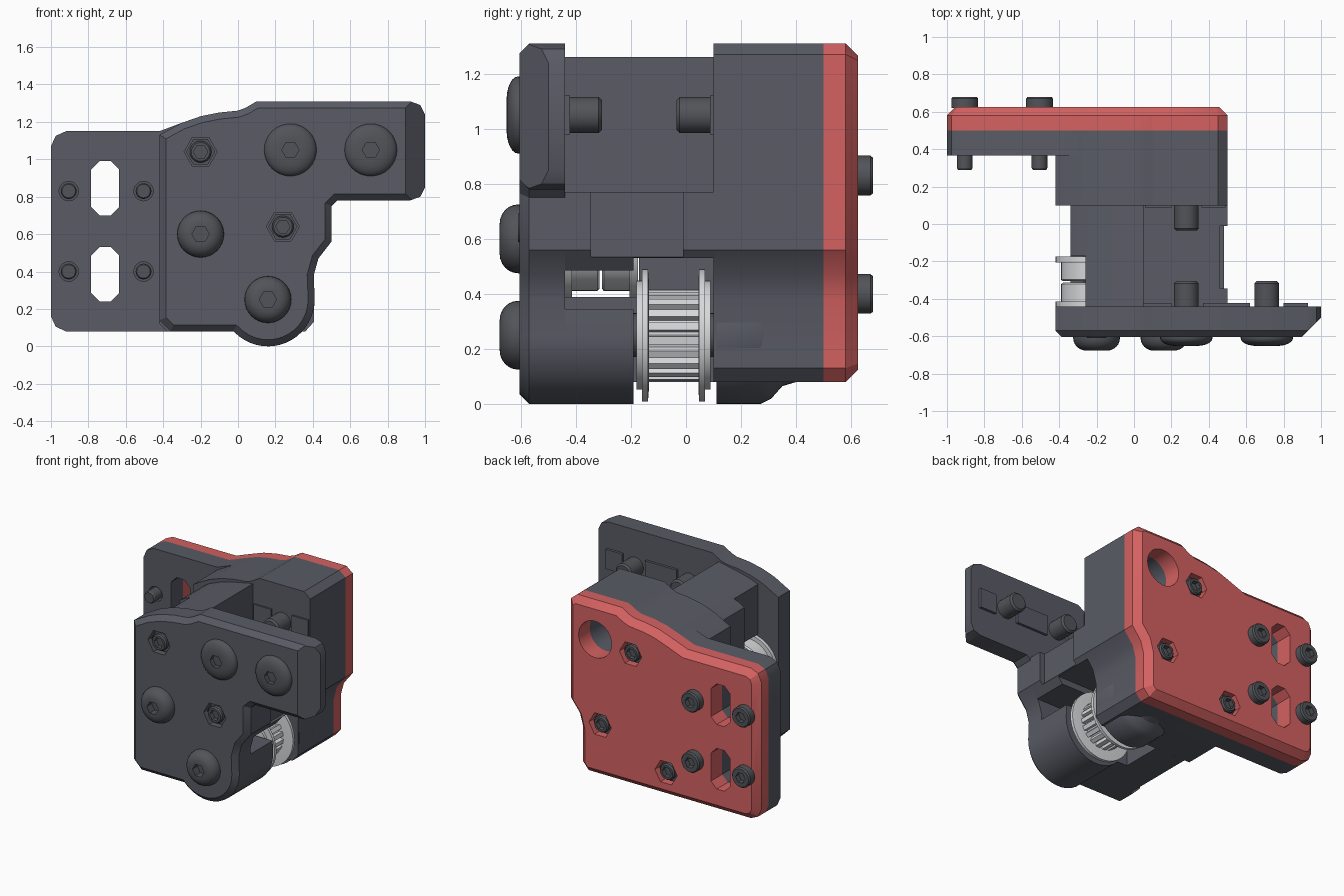
import bpy, bmesh
from math import sin, cos, pi, radians

if "Cube" in bpy.data.objects:
    bpy.data.objects.remove(bpy.data.objects["Cube"])


def material(name, rgb):
    m = bpy.data.materials.new(name)
    m.use_nodes = True
    m.diffuse_color = (*rgb, 1)
    m.node_tree.nodes["Principled BSDF"].inputs["Base Color"].default_value = (*rgb, 1)
    return m


GREY = material("slate grey plastic", (0.10, 0.105, 0.13))
RED = material("coral red plastic", (0.66, 0.12, 0.12))
STEEL = material("dark steel", (0.085, 0.088, 0.10))
SILVER = material("pale aluminium", (0.68, 0.69, 0.71))


def finish(name, bm, mat):
    bmesh.ops.recalc_face_normals(bm, faces=bm.faces[:])
    me = bpy.data.meshes.new(name)
    bm.to_mesh(me)
    bm.free()
    ob = bpy.data.objects.new(name, me)
    bpy.context.collection.objects.link(ob)
    if mat:
        me.materials.append(mat)
    return ob


def prism(name, outline, y0, y1, mat=None, chamfer=0):
    """Extrude an (x, z) outline from y0 to y1; the y1 end may be chamfered."""
    bm = bmesh.new()
    step = chamfer if y1 > y0 else -chamfer
    rings = [[bm.verts.new((x, y, z)) for x, z in outline] for y in (y0, y1 - step)]
    bm.faces.new(rings[0])
    cap = bm.faces.new(rings[1])
    n = len(outline)
    for i in range(n):
        j = (i + 1) % n
        bm.faces.new((rings[0][i], rings[0][j], rings[1][j], rings[1][i]))
    bmesh.ops.recalc_face_normals(bm, faces=bm.faces[:])
    if chamfer:
        bmesh.ops.inset_individual(bm, faces=[cap], thickness=chamfer, use_even_offset=True)
        for v in cap.verts:
            v.co.y = y1
    return finish(name, bm, mat)


def lathe(name, x, z, profile, mat=None, n=32):
    """Turn a (y, radius) profile about an axis along y."""
    bm = bmesh.new()
    rings = [[bm.verts.new((x + r * cos(2 * pi * i / n), y, z + r * sin(2 * pi * i / n)))
              for i in range(n)] for y, r in profile]
    for a, b in zip(rings, rings[1:]):
        for i in range(n):
            j = (i + 1) % n
            bm.faces.new((a[i], a[j], b[j], b[i]))
    bm.faces.new(rings[0])
    bm.faces.new(rings[-1])
    return finish(name, bm, mat)


def rect(x0, x1, z0, z1, c=0):
    if not c:
        return [(x0, z0), (x1, z0), (x1, z1), (x0, z1)]
    return [(x0 + c, z0), (x1 - c, z0), (x1, z0 + c), (x1, z1 - c),
            (x1 - c, z1), (x0 + c, z1), (x0, z1 - c), (x0, z0 + c)]


def cut(ob, *cutters):
    bpy.context.view_layer.objects.active = ob
    for c in cutters:
        c.hide_render = True
        mod = ob.modifiers.new("cut", "BOOLEAN")
        mod.operation, mod.solver, mod.object = "DIFFERENCE", "EXACT", c
        bpy.ops.object.modifier_apply(modifier=mod.name)
        bpy.data.objects.remove(c)
    return ob


# Shared outline pieces
AX, AZ, R = 0.16, 0.25, 0.25
lobe = [(AX + R * cos(a), AZ + R * sin(a)) for a in (radians(-137 * i / 14) for i in range(15))]
waist = [(0.5, 0.56), (0.43, 0.47), (0.405, 0.38)]
crown = [(-0.42, 1.13), (-0.3, 1.195), (-0.2, 1.23), (-0.1, 1.25), (0.0, 1.26), (0.04, 1.275), (0.1, 1.31)]
arm = [(0.92, 1.31), (0.975, 1.29), (1, 1.24), (1, 0.85), (0.975, 0.8), (0.92, 0.78), (0.53, 0.78), (0.5, 0.75)]
foot = [(0.405, 0.13), (0.36, 0.08)]

# Front plate with its arm
front_plate = prism("front_plate", crown + arm + waist + lobe + [(-0.36, 0.08), (-0.42, 0.14)],
                    -0.44, -0.605, GREY, 0.035)
wedge = bmesh.new()
wv = [[wedge.verts.new((x, y, z)) for x, y in ((1.02, -0.48), (0.88, -0.62), (1.02, -0.62))] for z in (0.7, 1.4)]
wedge.faces.new(wv[0])
wedge.faces.new(wv[1])
for i in range(3):
    wedge.faces.new((wv[0][i], wv[0][i - 1], wv[1][i - 1], wv[1][i]))
FRONT_NUTS = [(-0.2, 1.04), (0.24, 0.64)]
cut(front_plate, finish("arm_end_cutter", wedge, None),
    *[lathe("nut_pocket", x, z, [(-0.7, 0.088), (-0.56, 0.088)], n=6) for x, z in FRONT_NUTS])

# Central block, cut for the drive pulley, belt and idler
core = [(-0.34, 1.14), (-0.3, 1.165), (-0.2, 1.205), (-0.1, 1.23), (0.05, 1.26), (0.05, 0.77), (0.5, 0.77)]
middle_block = prism("middle_block", core + waist + lobe + [(-0.34, 0.08)], -0.445, 0.105, GREY)
cut(middle_block,
    prism("pulley_cutter", rect(-0.1, 0.7, -0.1, 0.53), -0.19, 0.11),
    prism("belt_cutter", rect(-0.1, 0.7, 0.345, 0.485), -0.44, -0.15),
    lathe("idler_cutter", -0.2, 0.6, [(-0.44, 0.235), (-0.17, 0.235)]),
    prism("side_cutter", rect(-0.6, -0.26, 0.38, 1.5), -0.441, -0.171),
    prism("notch_cutter", rect(0.46, 0.7, 0.535, 0.9), -0.345, -0.01))

# Rear body and rear flange
rear_outline = crown + [(0.45, 1.31), (0.5, 1.27)] + waist + foot + [(-0.38, 0.08), (-0.42, 0.12)]
plate_outline = ([(-1, 1.07), (-0.975, 1.125), (-0.92, 1.15), (-0.42, 1.15)] + crown[1:]
                 + [(0.45, 1.31), (0.5, 1.27)] + waist + foot
                 + [(-0.92, 0.08), (-0.975, 0.105), (-1, 0.16)])
rear_body = prism("rear_body", rear_outline, 0.5, 0.1, GREY)
rear_lobe = lathe("rear_lobe", AX, AZ, [(0.11, R), (0.27, R), (0.31, R - 0.02), (0.35, R - 0.065), (0.4, R - 0.08)], GREY, 48)
rear_flange = prism("rear_flange", plate_outline, 0.365, 0.5, GREY)
cover = prism("cover_plate", plate_outline, 0.5, 0.625, RED, 0.045)

SCREWS = [(x, z) for x in (-0.905, -0.505) for z in (0.4, 0.83)]
BACK_NUTS = [(0.0, 1.02), (0.24, 0.45), (-0.28, 0.25)]
for part in (rear_flange, cover):
    cut(part, *[prism("slot_cutter", rect(-0.785, -0.635, z - 0.145, z + 0.145, 0.045), 0.3, 0.7)
                for z in (0.385, 0.845)],
        *[lathe("screw_hole", x, z, [(0.3, 0.052), (0.7, 0.052)], n=20) for x, z in SCREWS])
for part in (rear_body, rear_flange, cover):
    cut(part, lathe("access_hole", 0.28, 1.05, [(0.25, 0.13), (0.7, 0.13)]))
cut(cover, *[lathe("nut_pocket", x, z, [(0.57, 0.088), (0.7, 0.088)], n=6) for x, z in BACK_NUTS])


def socket(x, z, y0, y1, r):
    return lathe("socket_cutter", x, z, [(y0, r), (y1, r)], n=6)


# Domed bolts on the front
for x, z, r, h in ((0.28, 1.05, 0.14, 0.05), (0.71, 1.05, 0.14, 0.05),
                   (-0.2, 0.6, 0.125, 0.075), (AX, AZ, 0.125, 0.075)):
    dome = [(-0.59, r), (-0.61, r)] + [(-0.61 - (h - 0.008) * sin(a), 0.055 + (r - 0.055) * cos(a))
                                       for a in (pi / 2 * i / 6 for i in range(1, 7))]
    cut(lathe("dome_bolt", x, z, dome, STEEL), socket(x, z, -0.8, -0.62, 0.046))

# Recessed nuts and bolt ends, front and back
for pts, y, d in ((FRONT_NUTS, -0.555, -1), (BACK_NUTS, 0.565, 1)):
    for x, z in pts:
        lathe("hex_nut", x, z, [(y, 0.078), (y + 0.022 * d, 0.078)], STEEL, 6)
        cut(lathe("bolt_end", x, z, [(y, 0.058), (y + 0.045 * d, 0.058), (y + 0.055 * d, 0.05)], STEEL, 20),
            socket(x, z, y + 0.015 * d, y + 0.2 * d, 0.038))

# Cap screws through the cover
for x, z in SCREWS:
    head = lathe("cap_screw", x, z, [(0.29, 0.036), (0.3, 0.042), (0.62, 0.042), (0.62, 0.072),
                                     (0.67, 0.072), (0.68, 0.064)], STEEL, 24)
    cut(head, socket(x, z, 0.645, 0.8, 0.038))

# Mounting screw ends and locating ribs inside the channel
for x, y0, y1 in ((0.28, -0.45, -0.305), (0.71, -0.45, -0.305), (0.28, 0.12, -0.035)):
    tip = 0.012 if y1 > y0 else -0.012
    lathe("mounting_screw_end", x, 1.05, [(y0, 0.066), (y1 - tip, 0.066), (y1, 0.054)], STEEL, 24)
lathe("mounting_screw_head", 0.28, 1.05, [(0.24, 0.11), (0.3, 0.11), (0.33, 0.06)], STEEL)
for x0, x1, y0, y1 in ((0.05, 0.2, -0.445, -0.422), (0.37, 0.62, -0.445, -0.422), (0.8, 0.93, -0.445, -0.422),
                       (0.06, 0.2, 0.088, 0.11), (0.36, 0.49, 0.088, 0.11)):
    prism("locating_rib", rect(x0, x1, 0.98, 1.12), y0, y1, GREY)

# Toothed drive pulley with flanges
teeth = []
for i in range(20):
    for f, r in ((0, 0.14), (0.25, 0.14), (0.35, 0.167), (0.9, 0.167)):
        a = 2 * pi * (i + f) / 20
        teeth.append((AX + r * cos(a), AZ + r * sin(a)))
prism("pulley_teeth", teeth, -0.14, 0.05, SILVER)
for y, d in ((-0.135, -1), (0.045, 1)):
    lathe("pulley_flange", AX, AZ, [(y, 0.2), (y + 0.003 * d, 0.24), (y + 0.024 * d, 0.24),
                                    (y + 0.024 * d, 0.198), (y + 0.044 * d, 0.198)], SILVER, 48)
lathe("pulley_shaft", AX, AZ, [(-0.25, 0.08), (0.15, 0.08)], STEEL)

# Idler made of two flanged bearings
for s in (-1, 1):
    lathe("idler_bearing", -0.2, 0.6, [(-0.31 + s * y, r) for y, r in
          ((0.004, 0.18), (0.012, 0.19), (0.105, 0.19), (0.105, 0.22), (0.135, 0.22))], SILVER, 40)
lathe("idler_axle", -0.2, 0.6, [(-0.5, 0.07), (-0.1, 0.07)], STEEL)

# Smooth round surfaces, keep edges crisp
bpy.ops.object.select_all(action="DESELECT")
for ob in bpy.context.collection.objects:
    if ob.type == "MESH":
        ob.select_set(True)
        bpy.context.view_layer.objects.active = ob
bpy.ops.object.shade_smooth_by_angle(angle=radians(28))
